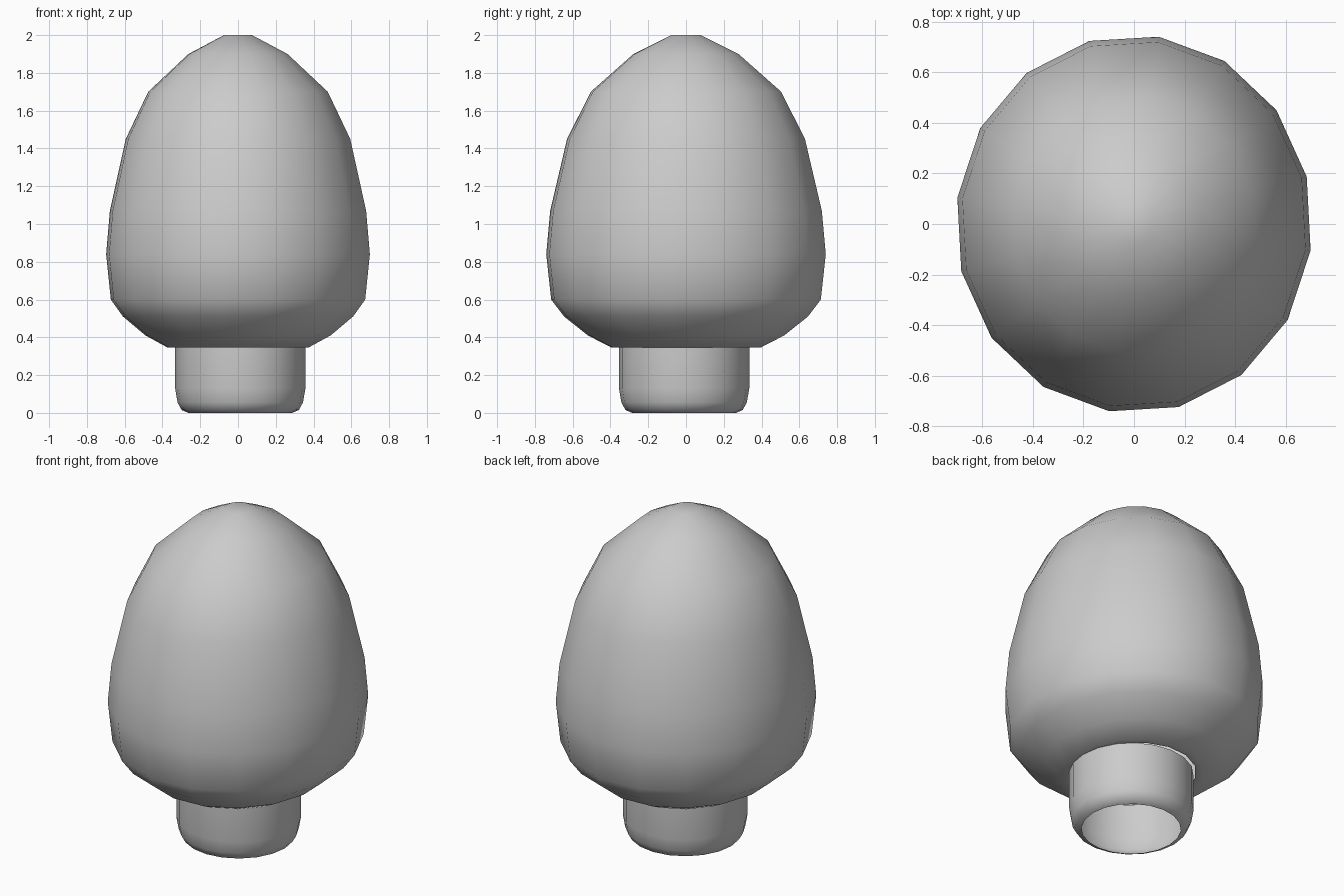
import bpy, bmesh
from math import cos, sin, tau, radians

if "Cube" in bpy.data.objects:
    bpy.data.objects.remove(bpy.data.objects["Cube"])


def lathe(name, profile, sides, ratio=1.0, centre=(0, 0), turn=0.0, cap_top=False):
    """Revolve (radius, z) rings, listed bottom to top, into a smooth shell."""
    bm = bmesh.new()
    rings = []
    for r, z in profile:
        ring = []
        for i in range(sides):
            a = turn + tau * i / sides
            ring.append(bm.verts.new((centre[0] + r * cos(a),
                                      centre[1] + r * ratio * sin(a), z)))
        rings.append(ring)
    for low, high in zip(rings, rings[1:]):
        for i in range(sides):
            j = (i + 1) % sides
            bm.faces.new((low[i], low[j], high[j], high[i]))
    if cap_top:
        bm.faces.new(rings[-1])
    for f in bm.faces:
        f.smooth = True
    mesh = bpy.data.meshes.new(name)
    bm.to_mesh(mesh)
    bm.free()
    obj = bpy.data.objects.new(name, mesh)
    bpy.context.collection.objects.link(obj)
    return obj


# Faceted egg-shaped bulb, slightly wider front to back, open into the neck
lathe("bulb",
      [(0.335, 0.35), (0.375, 0.345), (0.495, 0.41), (0.615, 0.51), (0.68, 0.60),
       (0.705, 0.84), (0.685, 1.07), (0.60, 1.45), (0.48, 1.70),
       (0.265, 1.90), (0.075, 2.0)],
      16, ratio=1.06, turn=radians(-8), cap_top=True)

# Hollow round neck with a rounded lower lip, open at the bottom
lathe("neck",
      [(0.275, 0.0), (0.31, 0.015), (0.332, 0.055), (0.345, 0.13), (0.345, 0.35)],
      20, centre=(0.012, -0.01))
